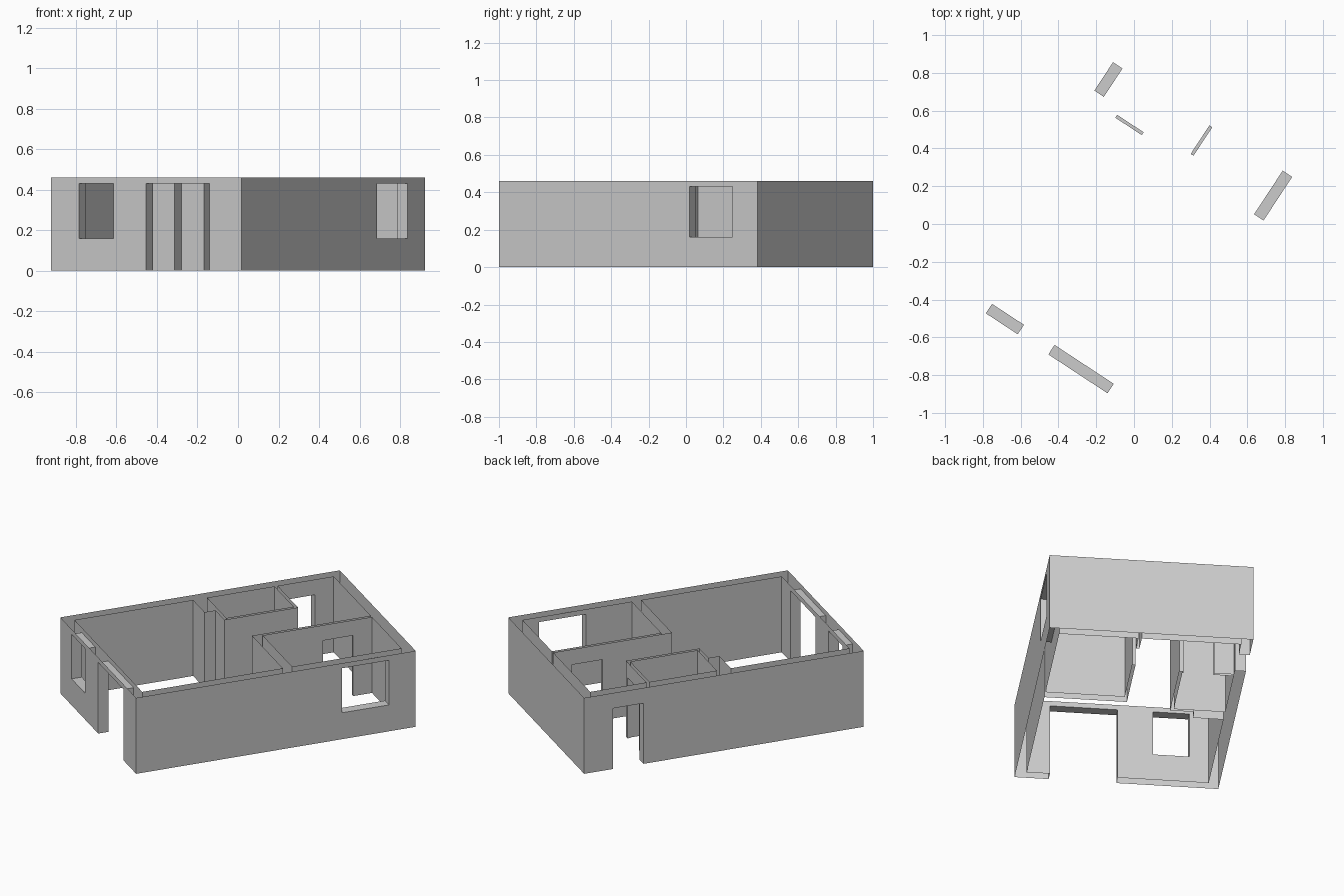
import bpy
import bmesh
from math import radians

if "Cube" in bpy.data.objects:
    bpy.data.objects.remove(bpy.data.objects["Cube"])

# Plan sizes: u runs along the long walls, v along the short walls
U, V, H, T = 0.826, 0.563, 0.46, 0.06
THIN = 0.018
IU, IV = U - T, V - T
MID = T / 2                      # how far partitions sink into the outer walls
TALL, LOW, SILL = 0.43, 0.367, 0.16

plaster = bpy.data.materials.new("wall_grey")
plaster.use_nodes = True
GREY = (0.6, 0.6, 0.6, 1)
plaster.diffuse_color = GREY
plaster.node_tree.nodes["Principled BSDF"].inputs["Base Color"].default_value = GREY


def box(name, u0, u1, v0, v1, z0=0.0, z1=H):
    bm = bmesh.new()
    bmesh.ops.create_cube(bm, size=1)
    for vert in bm.verts:
        vert.co.x = u1 if vert.co.x > 0 else u0
        vert.co.y = v1 if vert.co.y > 0 else v0
        vert.co.z = z1 if vert.co.z > 0 else z0
    mesh = bpy.data.meshes.new(name)
    bm.to_mesh(mesh)
    bm.free()
    obj = bpy.data.objects.new(name, mesh)
    bpy.context.collection.objects.link(obj)
    return obj


def combine(target, other, operation):
    mod = target.modifiers.new(operation, 'BOOLEAN')
    mod.operation = operation
    mod.solver = 'EXACT'
    mod.object = other
    graph = bpy.context.evaluated_depsgraph_get()
    mesh = bpy.data.meshes.new_from_object(target.evaluated_get(graph))
    target.modifiers.clear()
    target.data = mesh
    bpy.data.objects.remove(other)


# Outer walls
walls = box("house_walls", -U, U, -V, V)
combine(walls, box("hollow", -IU, IU, -IV, IV, -1, 1), 'DIFFERENCE')

# Partitions: small room, shaft, and the corner room
partitions = [
    ("small_room_near_wall", 0, THIN, 0.2, IV + MID),
    ("small_room_long_wall", 0, 0.434, 0.2, 0.2 + THIN),
    ("small_room_far_wall", 0.434 - THIN, 0.434, 0.2, IV + MID),
    ("shaft", -0.065, THIN / 2, 0.333, IV + MID),
    ("corner_room_thick_wall", 0.065, 0.12, -IV - MID, -0.047),
    ("corner_room_thin_wall", 0.065, IU + MID, -0.047 - THIN, -0.047),
]
for part in partitions:
    combine(walls, box(*part), 'UNION')

# Doors and windows
openings = [
    ("front_door", -U - T, -IU + MID, -0.375, 0, -1, TALL),
    ("front_window", -U - T, -IU + MID, 0.194, 0.396, SILL, TALL),
    ("side_window", 0.392, 0.668, -V - T, -IV + MID, SILL, TALL),
    ("side_door", 0.475, 0.655, IV - MID, V + T, -1, LOW),
    ("small_room_door", 0.38, 0.47, 0.224, 0.392, -1, LOW),
    ("corner_room_door", 0.475, 0.655, -0.1, -0.01, -1, LOW),
]
for opening in openings:
    combine(walls, box(*opening), 'DIFFERENCE')

# Leave the walls open at the top and the bottom
bm = bmesh.new()
bm.from_mesh(walls.data)
caps = [f for f in bm.faces if abs(f.normal.z) > 0.9
        and (f.calc_center_median().z > H - 0.005 or f.calc_center_median().z < 0.005)]
bmesh.ops.delete(bm, geom=caps, context='FACES')
bm.to_mesh(walls.data)
bm.free()

walls.data.materials.clear()
walls.data.materials.append(plaster)
for poly in walls.data.polygons:
    poly.material_index = 0
    poly.use_smooth = False
walls.rotation_euler.z = radians(56.7)
